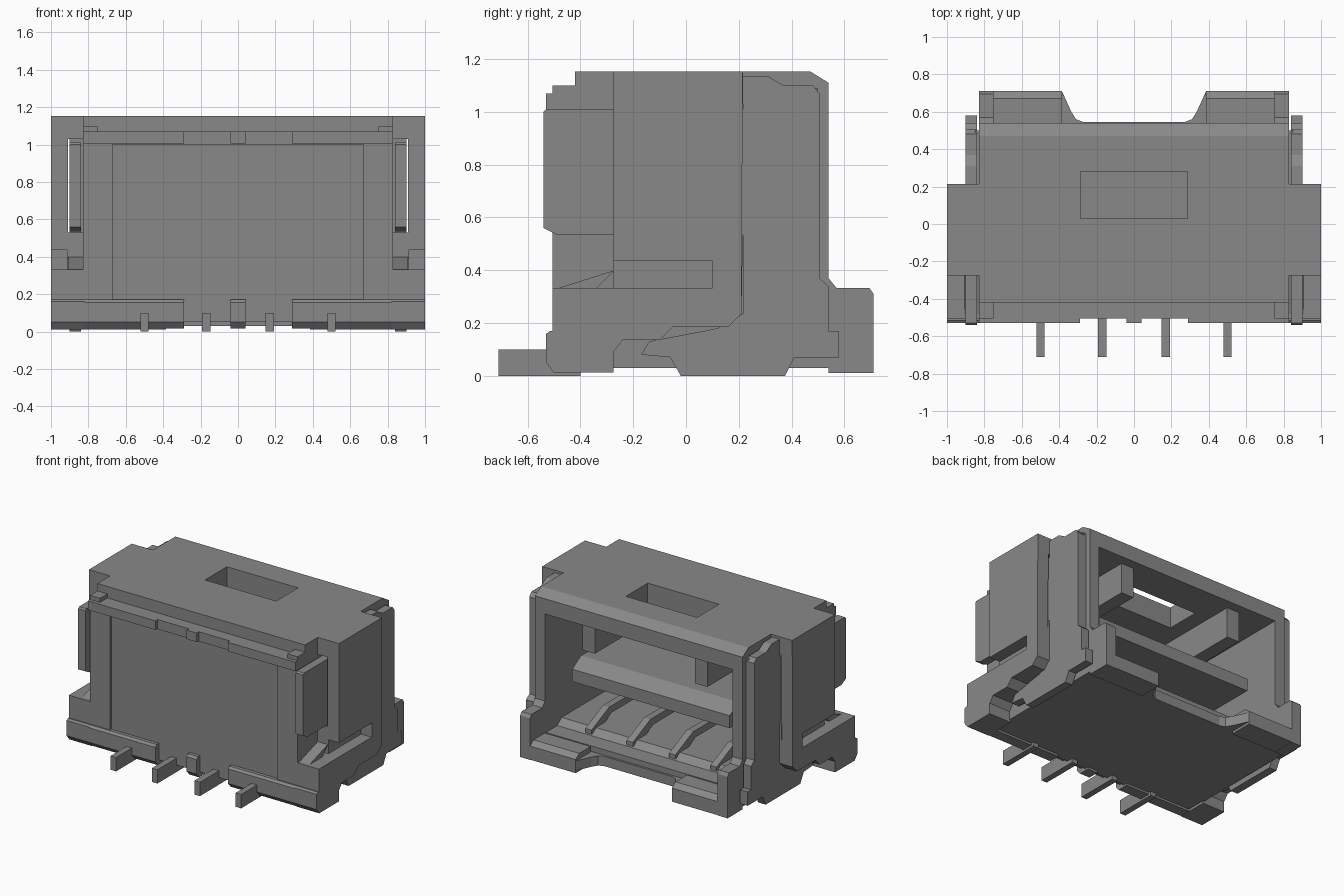
import bpy, bmesh
from mathutils import Vector

if "Cube" in bpy.data.objects:
    bpy.data.objects.remove(bpy.data.objects["Cube"], do_unlink=True)

mat = bpy.data.materials.new("mid_grey")
mat.use_nodes = True
GREY = (0.25, 0.25, 0.25, 1)
mat.diffuse_color = GREY
mat.node_tree.nodes["Principled BSDF"].inputs["Base Color"].default_value = GREY


def prism(name, pts, a, b, axis="x", mirror=False):
    """Extrude a 2D profile from a to b along x (profile is y, z) or z (profile is x, y)."""
    bm = bmesh.new()
    place = (lambda p, t: Vector((t, *p))) if axis == "x" else (lambda p, t: Vector((*p, t)))
    face = bm.faces.new([bm.verts.new(place(p, a)) for p in pts])
    ext = bmesh.ops.extrude_face_region(bm, geom=[face])
    shift = place((0, 0), b - a)
    bmesh.ops.translate(bm, vec=shift, verts=[g for g in ext["geom"] if isinstance(g, bmesh.types.BMVert)])
    if mirror:
        dup = bmesh.ops.duplicate(bm, geom=bm.verts[:] + bm.edges[:] + bm.faces[:])
        for g in dup["geom"]:
            if isinstance(g, bmesh.types.BMVert):
                g.co.x = -g.co.x
    bmesh.ops.recalc_face_normals(bm, faces=bm.faces[:])
    me = bpy.data.meshes.new(name)
    bm.to_mesh(me)
    bm.free()
    me.materials.append(mat)
    ob = bpy.data.objects.new(name, me)
    bpy.context.collection.objects.link(ob)
    return ob


def box(name, x, y, z, mirror=False):
    return prism(name, [(y[0], z[0]), (y[1], z[0]), (y[1], z[1]), (y[0], z[1])], x[0], x[1], "x", mirror)


# Roof with a stepped front, chamfered rear edge and a latch window
roof = prism("roof", [(-.505, 1.0), (-.505, 1.07), (-.42, 1.07), (-.42, 1.153), (.47, 1.153),
                      (.54, 1.11), (.54, 1.0)], -.83, .83)
cutter = box("latch_window_cutter", (-.285, .285), (.03, .28), (.9, 1.3))
cutter.hide_render = True
cutter.hide_viewport = True
cut = roof.modifiers.new("latch_window", "BOOLEAN")
cut.object = cutter
cut.operation = "DIFFERENCE"
cut.solver = "EXACT"

# Side walls with low rear cheeks
prism("side_wall", [(-.505, .03), (.54, .03), (.54, .01), (.71, .01), (.71, .31), (.695, .333),
                    (.57, .333), (.54, .37), (.54, 1.1), (-.505, 1.1)], .75, .83, "x", True)

# Front wall: frame, recessed panel and overlapping lips
box("front_panel", (-.68, .68), (-.49, -.40), (.05, 1.05))
box("front_frame", (.67, .83), (-.505, -.40), (.05, 1.05), True)
box("upper_front_lip", (.29, .83), (-.53, -.45), (1.005, 1.07), True)
box("upper_middle_lip", (-.04, .04), (-.53, -.45), (1.005, 1.07))
ledge = [(-.50, .015), (-.53, .05), (-.53, .155), (-.515, .17), (-.42, .17), (-.42, .015)]
prism("lower_front_ledge", ledge, .29, 1.0, "x", True)
prism("lower_middle_ledge", ledge, -.04, .04)

# Floor plate with a notched rear lip
half = [(.83, -.45), (.83, .71), (.385, .71), (.335, .60), (.31, .56), (.27, .545)]
prism("floor_plate", half + [(-x, y) for x, y in reversed(half)], .03, .10, "z")
prism("rear_lip", [(.54, .012), (.71, .012), (.71, .11), (.67, .14), (.54, .14)], .385, .76, "x", True)
prism("floor_step", [(-.45, .06), (.53, .06), (.53, .14), (.40, .14), (.35, .18), (-.45, .18)], -.76, .76)

# Tongue inside the cavity
prism("tongue", [(-.42, .49), (.40, .49), (.40, .58), (.30, .64), (-.42, .64)], -.63, .63)
# Guide ribs hanging from the roof
box("roof_rib", (.40, .50), (-.42, .47), (.78, 1.02), True)

# Side wings: outer plate with a notch, inner fill above and below the clip slot
keel = [(.21, .235), (.16, .185), (-.05, .185), (-.10, .135), (-.24, .135), (-.275, .09)]
prism("wing_outer_plate", [(-.275, 1.153), (.215, 1.153)] + keel +
      [(-.275, .333), (.10, .333), (.10, .40), (.10, .435), (-.275, .435)], .91, 1.0, "x", True)
prism("wing_lower_fill", [(-.275, .53), (.215, .53)] + keel, .82, .915, "x", True)
box("wing_upper_fill", (.82, .915), (-.275, .215), (1.03, 1.153), True)
prism("front_foot", [(-.50, .012), (-.275, .012), (-.275, .333), (-.505, .333), (-.505, .17),
                     (-.53, .16), (-.53, .05)], .82, 1.0, "x", True)
prism("foot_ramp", [(-.49, .33), (-.34, .33), (-.27, .40), (-.27, .53), (-.30, .54), (-.49, .41)][0:3],
      .83, .91, "x", True)

# Retention clips: front tab, long rear arm and solder foot
prism("clip", [(-.54, .56), (-.49, .535), (.215, .535), (.215, .235), (.12, .18), (-.14, .13),
               (-.17, .08), (-.06, .07), (-.02, .0), (.375, .0), (.41, .07), (.58, .07), (.58, .17),
               (.54, .17), (.54, .34), (.505, .37), (.505, 1.07), (.48, 1.10), (.37, 1.10),
               (.31, 1.135), (.215, 1.135), (.215, 1.01), (-.53, 1.01), (-.54, 1.0)],
      .84, .90, "x", True)
box("clip_rear_filler", (.82, .85), (.215, .50), (.08, 1.09), True)

# Four contacts: outer solder tail and inner sloped finger
for x in (-.5, -.17, .17, .5):
    box("solder_tail", (x - .022, x + .022), (-.71, -.40), (0, .10))
    prism("contact_finger", [(.40, .15), (.40, .18), (.20, .27), (-.42, .27), (-.42, .22), (.17, .22),
                             (.30, .15)], x - .025, x + .025)
